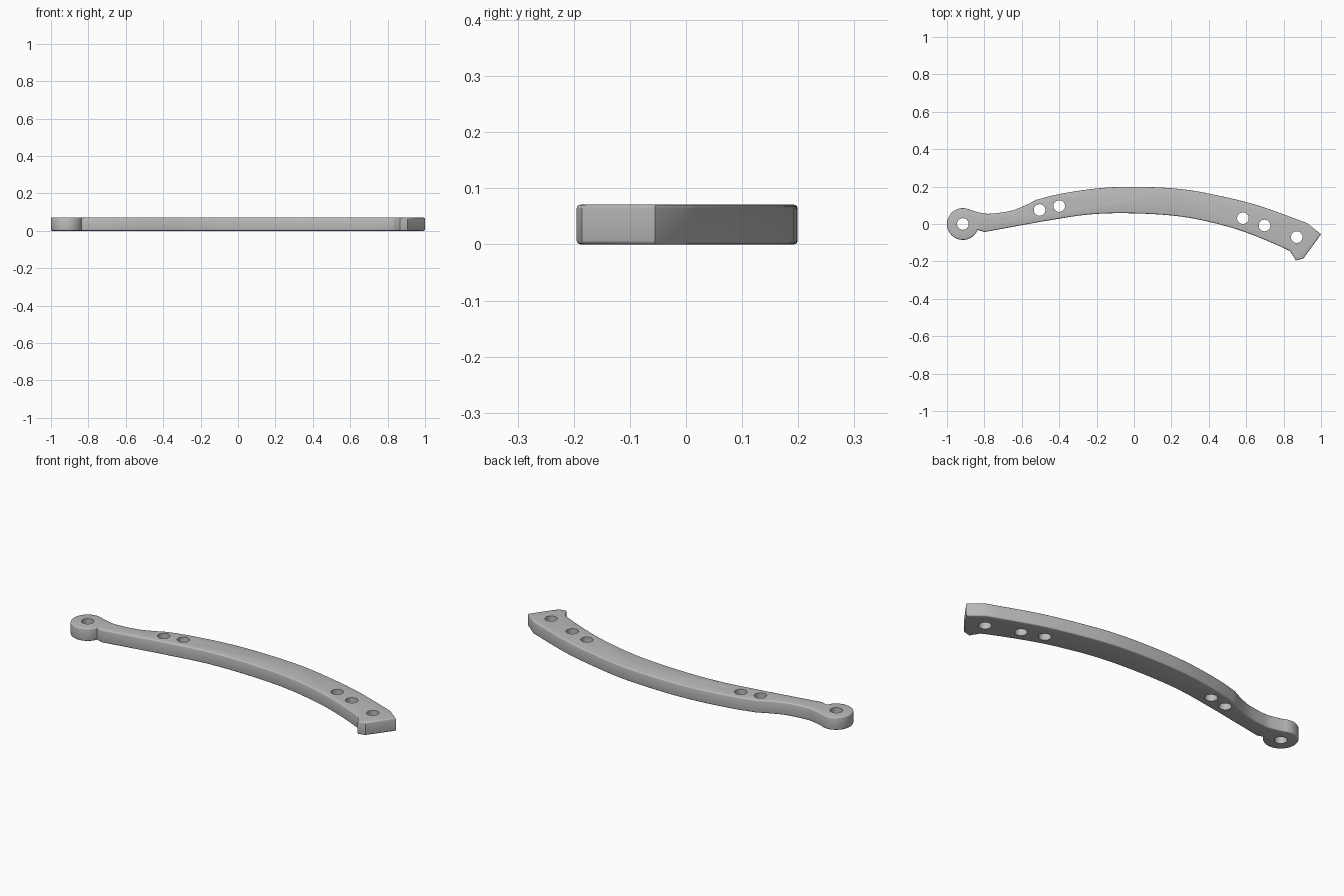
import bpy, bmesh, math
from mathutils import Vector

cube = bpy.data.objects.get("Cube")
if cube:
    bpy.data.objects.remove(cube, do_unlink=True)

HEIGHT = 0.071
HOLE_R = 0.031
EYE = Vector((-0.915, 0.0))
EYE_R = 0.085


def smooth_path(points, steps=5):
    """Catmull-Rom curve through the points, end points included."""
    p = [Vector(q) for q in points]
    p = [2 * p[0] - p[1]] + p + [2 * p[-1] - p[-2]]
    out = []
    for a, b, c, d in zip(p, p[1:], p[2:], p[3:]):
        for i in range(steps):
            t = i / steps
            out.append(0.5 * (2 * b + (c - a) * t + (2 * a - 5 * b + 4 * c - d) * t**2
                              + (3 * b - a - 3 * c + d) * t**3))
    return out + [p[-2]]


# Outline, clockwise from the eye: neck, back edge, squared end, front edge, eye
neck = smooth_path([(-0.87, 0.073), (-0.82, 0.06), (-0.77, 0.055), (-0.665, 0.069),
                    (-0.585, 0.098), (-0.52, 0.13)])
back_edge = smooth_path([(-0.52, 0.13), (-0.4, 0.16), (-0.2, 0.19), (0, 0.199),
                         (0.25, 0.187), (0.46, 0.15), (0.67, 0.097), (0.925, 0.005)])
end = [Vector(q) for q in [(1.0, -0.055), (0.905, -0.185), (0.865, -0.195)]]
front_edge = smooth_path([(0.865, -0.195), (0.843, -0.16), (0.81, -0.133), (0.62, -0.053),
                          (0.46, -0.003), (0.25, 0.04), (0, 0.057), (-0.24, 0.051),
                          (-0.5, 0.012)])
heel = [Vector((-0.8, -0.043))]
eye = []
for i in range(33):
    a = math.radians(-22 - 278 * i / 32)
    eye.append(EYE + EYE_R * Vector((math.cos(a), math.sin(a))))
outline = neck + back_edge[1:] + end + front_edge[1:] + heel + eye

# One grey material
grey = bpy.data.materials.new("light grey")
grey.use_nodes = True
colour = (0.5, 0.5, 0.5, 1)
grey.diffuse_color = colour
grey.node_tree.nodes["Principled BSDF"].inputs["Base Color"].default_value = colour

# Curved bar: extruded outline with softened rims
bm = bmesh.new()
base = bm.faces.new([bm.verts.new((p.x, p.y, 0)) for p in outline])
top = bmesh.ops.extrude_face_region(bm, geom=[base], use_keep_orig=True)
bmesh.ops.translate(bm, vec=(0, 0, HEIGHT),
                    verts=[v for v in top["geom"] if isinstance(v, bmesh.types.BMVert)])
bmesh.ops.recalc_face_normals(bm, faces=bm.faces)
rims = [e for e in bm.edges if abs(e.verts[0].co.z - e.verts[1].co.z) < 1e-5]
bmesh.ops.bevel(bm, geom=rims, offset=0.007, segments=3, profile=0.5,
                affect='EDGES', clamp_overlap=True)
mesh = bpy.data.meshes.new("curved_bar")
bm.to_mesh(mesh)
bm.free()
mesh.materials.append(grey)
bar = bpy.data.objects.new("curved_bar", mesh)
bpy.context.collection.objects.link(bar)

# Bolt holes cut straight through
bm = bmesh.new()
for x, y in [EYE, (-0.505, 0.075), (-0.4, 0.096), (0.582, 0.031),
             (0.698, -0.008), (0.87, -0.07)]:
    new = bmesh.ops.create_cone(bm, cap_ends=True, segments=32, radius1=HOLE_R,
                                radius2=HOLE_R, depth=0.3)
    bmesh.ops.translate(bm, vec=(x, y, HEIGHT / 2), verts=new["verts"])
mesh = bpy.data.meshes.new("hole_cutters")
bm.to_mesh(mesh)
bm.free()
mesh.materials.append(grey)
cutters = bpy.data.objects.new("hole_cutters", mesh)
bpy.context.collection.objects.link(cutters)
cutters.hide_render = True
cutters.display_type = 'WIRE'

cut = bar.modifiers.new("holes", 'BOOLEAN')
cut.operation = 'DIFFERENCE'
cut.solver = 'EXACT'
cut.object = cutters

# Apply the cut, then shade smooth with sharp corners kept
bpy.ops.object.select_all(action='DESELECT')
bar.select_set(True)
bpy.context.view_layer.objects.active = bar
bpy.ops.object.modifier_apply(modifier="holes")
bpy.data.objects.remove(cutters, do_unlink=True)
bpy.ops.object.shade_smooth_by_angle(angle=math.radians(32))
